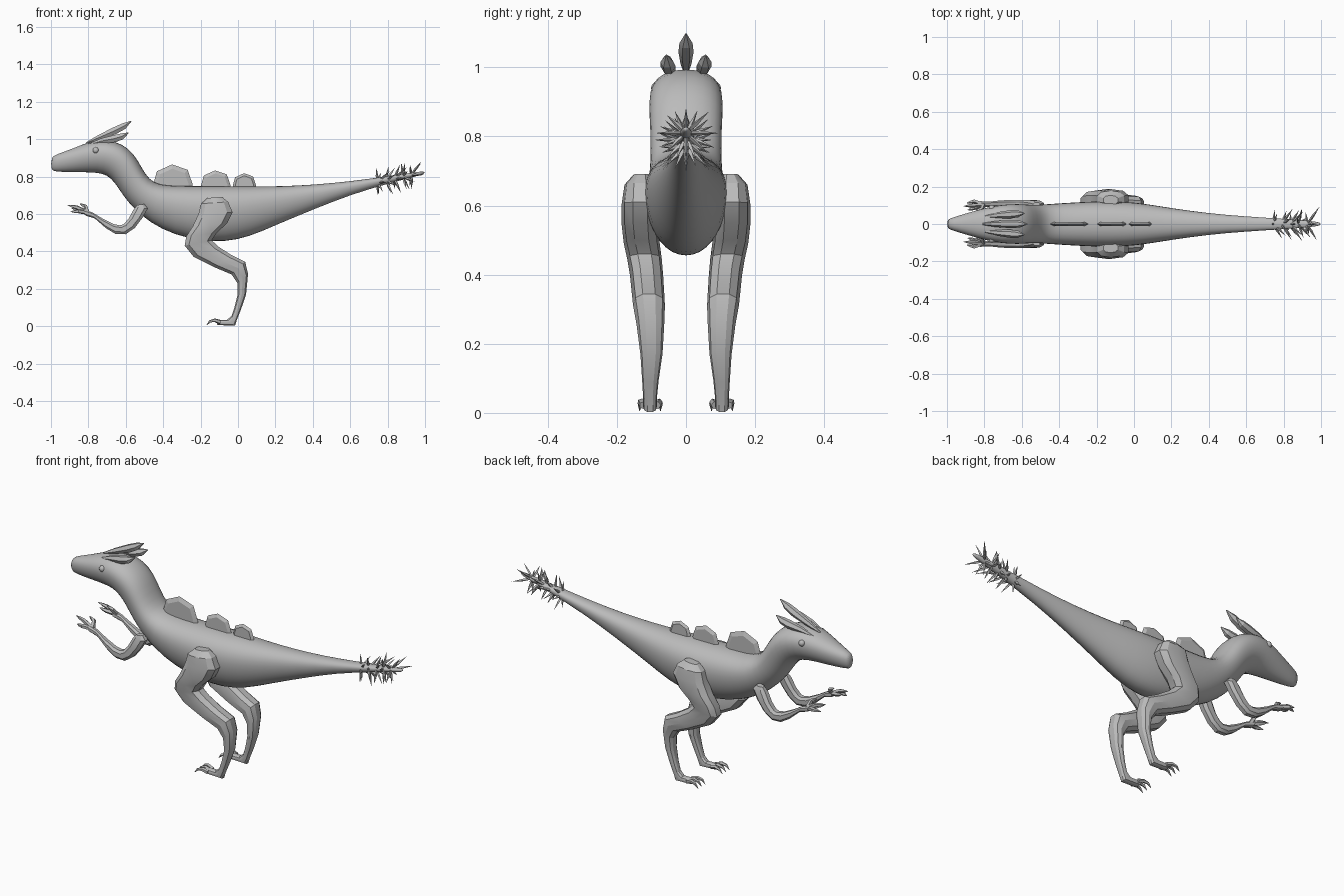
import bpy, bmesh, math, random
from mathutils import Vector

random.seed(4)
cube = bpy.data.objects.get("Cube")
if cube:
    bpy.data.objects.remove(cube, do_unlink=True)

grey = bpy.data.materials.new("plain grey")
grey.use_nodes = True
colour = (0.5, 0.5, 0.5, 1)
grey.diffuse_color = colour
grey.node_tree.nodes["Principled BSDF"].inputs["Base Color"].default_value = colour


def skin(bm, rings):
    """Bridge closed rings of points and cap both ends."""
    loops = [[bm.verts.new(p) for p in ring] for ring in rings]
    n = len(loops[0])
    for a, b in zip(loops, loops[1:]):
        for i in range(n):
            j = (i + 1) % n
            bm.faces.new((a[i], a[j], b[j], b[i]))
    bm.faces.new(loops[0][::-1])
    bm.faces.new(loops[-1])


def side_loft(bm, rows, sides, egg=0.0, power=1.0):
    """Rows hold one edge (x, z), the other edge (x, z), half width and y centre."""
    rings = []
    for x1, z1, x2, z2, half, y in rows:
        mid = Vector(((x1 + x2) / 2, y, (z1 + z2) / 2))
        up = Vector((x1, y, z1)) - mid
        ring = []
        for i in range(sides):
            t = math.tau * (i + 0.5) / sides
            c, s = math.cos(t), math.sin(t)
            c2 = math.copysign(abs(c) ** power, c)
            s2 = math.copysign(abs(s) ** power, s)
            ring.append(mid + up * c2 + Vector((0, half * s2 * (1 + egg * c), 0)))
        rings.append(ring)
    skin(bm, rings)


def taper(bm, path, radii, sides=5):
    """Round tube along a path with a radius at each point."""
    pts = [Vector(p) for p in path]
    rings = []
    for i, (p, r) in enumerate(zip(pts, radii)):
        d = pts[min(i + 1, len(pts) - 1)] - pts[max(i - 1, 0)]
        q = d.to_track_quat('Z', 'Y')
        rings.append([p + q @ Vector((r * math.cos(math.tau * k / sides),
                                      r * math.sin(math.tau * k / sides), 0))
                      for k in range(sides)])
    skin(bm, rings)


def finish(name, bm, mirror=False, subdivide=False, angle=35):
    bmesh.ops.recalc_face_normals(bm, faces=bm.faces[:])
    mesh = bpy.data.meshes.new(name)
    bm.to_mesh(mesh)
    bm.free()
    mesh.materials.append(grey)
    ob = bpy.data.objects.new(name, mesh)
    bpy.context.collection.objects.link(ob)
    bpy.ops.object.select_all(action='DESELECT')
    ob.select_set(True)
    bpy.context.view_layer.objects.active = ob
    bpy.ops.object.shade_smooth_by_angle(angle=math.radians(angle))
    if mirror:
        m = ob.modifiers.new("Mirror", 'MIRROR')
        m.use_axis = (False, True, False)
    if subdivide:
        ob.modifiers.new("Smooth", 'SUBSURF').levels = 1
        ob.modifiers["Smooth"].render_levels = 1
    return ob


# Body: snout, head, neck, trunk and tail in one skin
body_rows = [
    (-1, .905, -1, .835, .022), (-.97, .92, -.98, .825, .034),
    (-.88, .952, -.88, .822, .062), (-.79, .992, -.79, .822, .088),
    (-.7, 1, -.72, .815, .103), (-.62, .978, -.68, .79, .107),
    (-.555, .925, -.645, .745, .106), (-.515, .85, -.61, .69, .102),
    (-.475, .785, -.56, .63, .103), (-.42, .757, -.47, .55, .108),
    (-.33, .753, -.34, .485, .115), (-.2, .752, -.2, .455, .122),
    (-.05, .752, -.07, .447, .122), (.08, .75, .06, .475, .107),
    (.22, .75, .2, .538, .083), (.4, .757, .4, .622, .057),
    (.6, .775, .6, .702, .04), (.8, .802, .8, .762, .028),
    (.95, .824, .95, .8, .016), (1, .83, 1, .815, .008)]
bm = bmesh.new()
side_loft(bm, [row + (0,) for row in body_rows], 16, egg=.2, power=.92)
finish("body", bm, subdivide=True, angle=180)

# Legs with bent knee, hock and foot
leg_rows = [
    (-.165, .685, -.085, .692, .025, .128), (-.2, .655, -.05, .665, .045, .133),
    (-.215, .6, -.025, .61, .054, .132), (-.245, .535, -.055, .55, .054, .132),
    (-.28, .48, -.11, .5, .052, .128), (-.288, .43, -.138, .46, .05, .12),
    (-.24, .37, -.1, .425, .048, .114), (-.13, .315, -.03, .38, .047, .11),
    (-.035, .275, .04, .345, .046, .107), (-.005, .23, .055, .28, .04, .103),
    (-.003, .17, .044, .17, .032, .1), (-.02, .1, .017, .09, .024, .103),
    (-.035, .055, -.005, .035, .02, .104), (-.06, .035, -.015, .002, .02, .104),
    (-.12, .035, -.11, .006, .02, .104)]
bm = bmesh.new()
side_loft(bm, leg_rows, 10, power=.8)
finish("legs", bm, mirror=True, angle=25)

# Curved toe claws
bm = bmesh.new()
for dy in (-.02, 0, .02):
    y = .104 + dy
    taper(bm, [(-.095, y, .022), (-.125, y + dy * .3, .032),
               (-.15, y + dy * .5, .026), (-.168, y + dy * .5, .006)],
          (.012, .01, .007, .001))
finish("toe_claws", bm, mirror=True)

# Arms
arm_rows = [
    (-.54, .648, -.5, .653, .016, .1), (-.56, .625, -.48, .63, .026, .1),
    (-.587, .575, -.508, .58, .026, .104), (-.615, .545, -.55, .525, .025, .106),
    (-.632, .541, -.6, .49, .024, .107), (-.665, .548, -.655, .492, .022, .108),
    (-.72, .575, -.705, .522, .019, .108), (-.78, .61, -.765, .575, .014, .106),
    (-.825, .625, -.815, .59, .019, .104)]
bm = bmesh.new()
side_loft(bm, arm_rows, 8, power=.8)
finish("arms", bm, mirror=True, angle=25)

# Fingers, each bending to a pointed tip
bm = bmesh.new()
for bend, tip in (((-.86, .1, .635), (-.912, .095, .648)),
                  ((-.855, .122, .615), (-.895, .112, .612)),
                  ((-.855, .085, .62), (-.89, .075, .632)),
                  ((-.815, .08, .64), (-.845, .075, .655))):
    root = Vector((-.805, .104, .607))
    taper(bm, [root, bend, Vector(bend).lerp(Vector(tip), .5), tip],
          (.012, .011, .008, .001))
finish("fingers", bm, mirror=True)

# Head crest: one tall blade and a pair of lower ones
blade = (.005, .016, .022, .019, .002)
bm = bmesh.new()
taper(bm, [(-.81, 0, .98), (-.74, 0, 1.01), (-.66, 0, 1.045),
           (-.61, 0, 1.07), (-.57, 0, 1.097)], blade, 6)
finish("middle_crest", bm, angle=20)
bm = bmesh.new()
taper(bm, [(-.8, .04, .97), (-.73, .047, .99), (-.66, .052, 1.003),
           (-.62, .055, 1.015), (-.585, .057, 1.035)], blade, 6)
finish("side_crests", bm, mirror=True, angle=20)

# Back plates: thin in the middle of the back, bevelled to an edge
outline = [(-1, -.3), (-.98, .1), (-.8, .68), (-.05, 1), (.72, .75), (.96, .1), (1, -.3)]
for name, x, half, height in (("front_plate", -.347, .108, .115),
                              ("middle_plate", -.118, .08, .083),
                              ("rear_plate", .035, .063, .068)):
    bm = bmesh.new()
    rings = [[(x + u * half * k, y, .75 + v * height * k) for u, v in outline]
             for y, k in ((-.01, .8), (0, 1), (.01, .8))]
    skin(bm, rings)
    finish(name, bm, angle=10)

# Eyes
bm = bmesh.new()
bmesh.ops.create_uvsphere(bm, u_segments=12, v_segments=8, radius=.017)
bmesh.ops.translate(bm, verts=bm.verts[:], vec=(-.76, .084, .94))
finish("eyes", bm, mirror=True, angle=60)

# Spiky tail tuft
bm = bmesh.new()
for row in range(5):
    x = .745 + row * .045
    root = Vector((x, 0, .76 + (x - .7) * .22))
    for k in range(8):
        a = math.tau * (k + row * .5) / 8
        out = Vector((random.uniform(-.01, .07), math.cos(a) * .085, math.sin(a) * .08))
        out *= random.uniform(.85, 1.08)
        taper(bm, [root, root + out * .45, root + out], (.004, .007, .0005), 4)
finish("tail_spikes", bm, angle=20)
